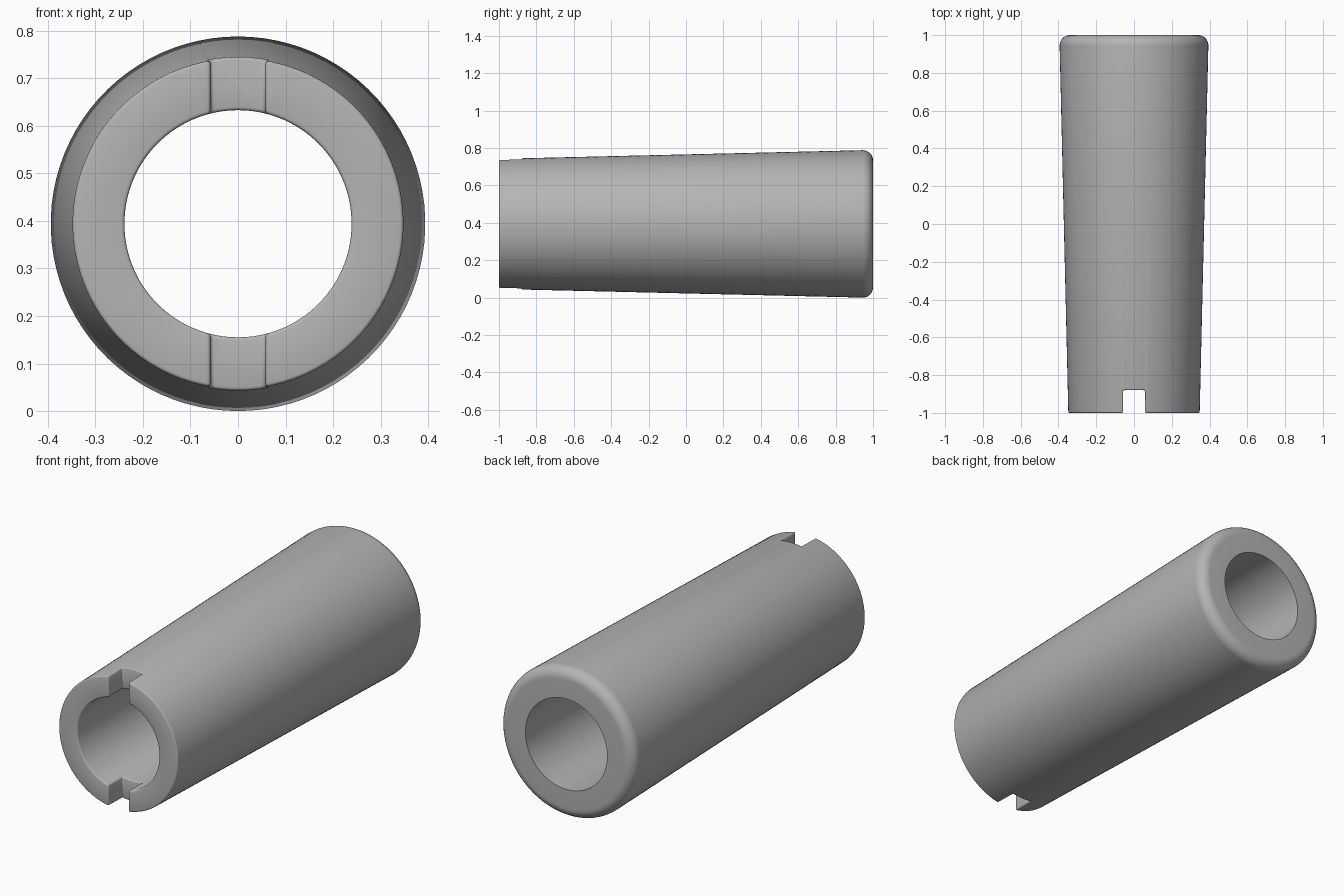
import bpy, bmesh, math
from mathutils import Matrix, Vector

if "Cube" in bpy.data.objects:
    bpy.data.objects.remove(bpy.data.objects["Cube"])

SEGMENTS = 90
BACK_R, FRONT_R, BORE_R = 0.394, 0.348, 0.239
FILLET = 0.055
SLOT_HALF, SLOT_DEPTH = 0.058, 0.12
EDGE_ROUND = 0.007

grey = bpy.data.materials.new("plain_grey")
grey.use_nodes = True
colour = (0.46, 0.46, 0.46, 1)
grey.diffuse_color = colour
grey.node_tree.nodes["Principled BSDF"].inputs["Base Color"].default_value = colour


def add_object(name, bm):
    bmesh.ops.recalc_face_normals(bm, faces=bm.faces)
    mesh = bpy.data.meshes.new(name)
    bm.to_mesh(mesh)
    bm.free()
    obj = bpy.data.objects.new(name, mesh)
    bpy.context.collection.objects.link(obj)
    return obj


# Sleeve profile as (radius, y): straight bore, tapered outside, rounded back rim
profile = [(BORE_R, 1), (BORE_R, -1), (FRONT_R, -1)]
for i in range(11):
    a = math.radians(9 * i)
    profile.append((BACK_R - FILLET + FILLET * math.cos(a),
                    1 - FILLET + FILLET * math.sin(a)))

# Turn the profile around the y axis
bm = bmesh.new()
rings = []
for s in range(SEGMENTS):
    a = math.tau * s / SEGMENTS
    rings.append([bm.verts.new((r * math.sin(a), y, BACK_R + r * math.cos(a)))
                  for r, y in profile])
for s, ring in enumerate(rings):
    following = rings[(s + 1) % SEGMENTS]
    for i in range(len(profile)):
        j = (i + 1) % len(profile)
        bm.faces.new((ring[i], ring[j], following[j], following[i]))
sleeve = add_object("tapered_sleeve", bm)
sleeve.data.materials.append(grey)

# One bar cuts the top and bottom slots in the front end
bm = bmesh.new()
bmesh.ops.create_cube(bm, size=1, matrix=Matrix.Translation((0, -1, BACK_R))
                      @ Matrix.Diagonal((2 * SLOT_HALF, 2 * SLOT_DEPTH, 1.2, 1)))
cutter = add_object("slot_cutter", bm)
cut = sleeve.modifiers.new("slots", 'BOOLEAN')
cut.object, cut.operation, cut.solver = cutter, 'DIFFERENCE', 'EXACT'
bpy.context.view_layer.update()
cut_mesh = bpy.data.meshes.new_from_object(
    sleeve.evaluated_get(bpy.context.evaluated_depsgraph_get()))
sleeve.modifiers.clear()
sleeve.data = cut_mesh
bpy.data.objects.remove(cutter)

# Soften the sharp edges of the front end and slots
bm = bmesh.new()
bm.from_mesh(cut_mesh)
bmesh.ops.remove_doubles(bm, verts=bm.verts, dist=0.0001)
front_edges = [e for e in bm.edges
               if all(v.co.y < -1 + SLOT_DEPTH + 0.01 for v in e.verts)
               and e.calc_face_angle(0) > math.radians(40)]
bmesh.ops.bevel(bm, geom=front_edges, offset=EDGE_ROUND, segments=3,
                profile=0.5, affect='EDGES', clamp_overlap=False)
bm.to_mesh(cut_mesh)
bm.free()

bpy.ops.object.select_all(action='DESELECT')
sleeve.select_set(True)
bpy.context.view_layer.objects.active = sleeve
bpy.ops.object.shade_smooth_by_angle(angle=math.radians(40))
